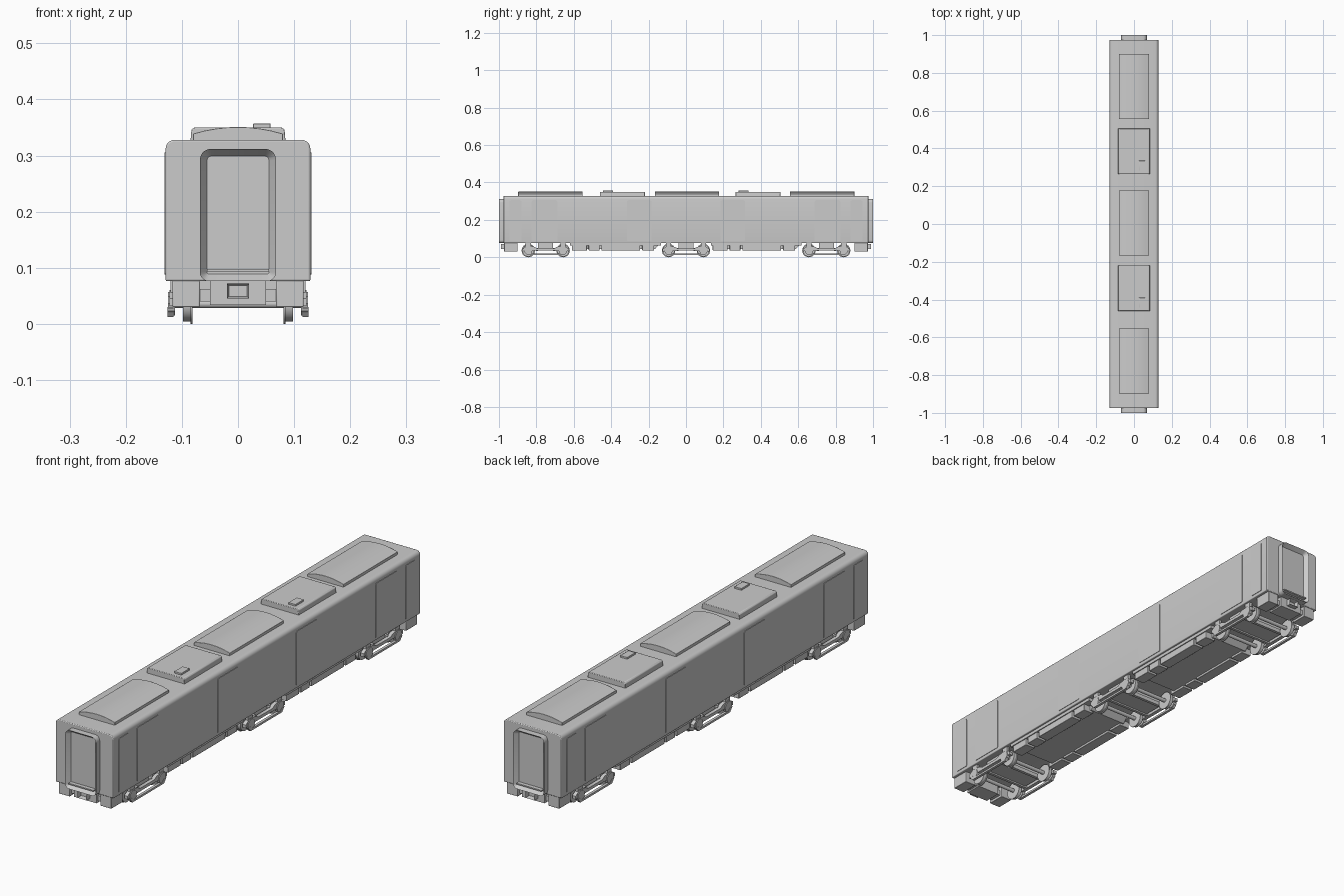
import bpy, bmesh, math
from mathutils import Vector

cube = bpy.data.objects.get("Cube")
if cube:
    bpy.data.objects.remove(cube, do_unlink=True)

grey = bpy.data.materials.new("plain grey")
grey.use_nodes = True
colour = (0.6, 0.6, 0.6, 1)
grey.diffuse_color = colour
grey.node_tree.nodes["Principled BSDF"].inputs["Base Color"].default_value = colour


def finish(name, bm, bevel=0):
    bmesh.ops.recalc_face_normals(bm, faces=bm.faces)
    me = bpy.data.meshes.new(name)
    bm.to_mesh(me)
    bm.free()
    me.materials.append(grey)
    ob = bpy.data.objects.new(name, me)
    bpy.context.collection.objects.link(ob)
    if bevel:
        mod = ob.modifiers.new("Bevel", "BEVEL")
        mod.width, mod.segments, mod.limit_method = bevel, 2, "ANGLE"
    return ob


def prism(name, profile, a, b, axis="y", bevel=0, recess=None):
    """Extrude a profile: xz points along y, or yz points along x."""
    bm = bmesh.new()
    place = (lambda p, d: (p[0], d, p[1])) if axis == "y" else (lambda p, d: (d, p[0], p[1]))
    face = bm.faces.new([bm.verts.new(place(p, a)) for p in profile])
    new = bmesh.ops.extrude_face_region(bm, geom=[face])["geom"]
    offset = Vector(place((0, 0), b - a))
    verts = [g for g in new if isinstance(g, bmesh.types.BMVert)]
    bmesh.ops.translate(bm, verts=verts, vec=offset)
    bmesh.ops.recalc_face_normals(bm, faces=bm.faces)
    if recess:
        cap = [g for g in new if isinstance(g, bmesh.types.BMFace)][0]
        bmesh.ops.inset_region(bm, faces=[cap], thickness=recess)
        bmesh.ops.translate(bm, verts=list(cap.verts), vec=-offset.normalized() * 0.018)
    return finish(name, bm, bevel)


def box(name, x, y, z, bevel=0):
    x, y, z = sorted(x), sorted(y), sorted(z)
    rect = [(x[0], z[0]), (x[1], z[0]), (x[1], z[1]), (x[0], z[1])]
    return prism(name, rect, y[0], y[1], bevel=bevel)


def rounded(w, z0, z1, r_low, r_top, steps=5):
    """Rounded rectangle of half width w."""
    pts = []
    for sx, sz, r, start in ((1, 0, r_low, 270), (1, 1, r_top, 0), (-1, 1, r_top, 90), (-1, 0, r_low, 180)):
        cx, cz = sx * (w - r), (z1 - r if sz else z0 + r)
        for i in range(steps + 1):
            t = math.radians(start + 90 * i / steps)
            pts.append((cx + r * math.cos(t), cz + r * math.sin(t)))
    return pts


def cylinder(name, x0, x1, y, z, r, sides=24):
    pts = [(y + r * math.cos(math.tau * i / sides), z + r * math.sin(math.tau * i / sides))
           for i in range(sides)]
    return prism(name, pts, x0, x1, "x")


# Body shell
prism("body", rounded(0.129, 0.076, 0.328, 0.003, 0.016), -0.975, 0.975, bevel=0.003)

# Ends: gangway, coupler and corner boxes
for s, end in ((-1, "front"), (1, "back")):
    prism(end + "_gangway", rounded(0.068, 0.076, 0.312, 0.016, 0.02), s * 0.97, s * 1.0, recess=0.013)
    box(end + "_step", (-0.055, 0.055), (s * 0.982, s * 0.998), (0.093, 0.098))
    box(end + "_coupler_beam", (-0.05, 0.05), (s * 0.9, s * 0.97), (0.034, 0.077))
    coupler = [(-0.02, 0.045), (0.02, 0.045), (0.02, 0.072), (-0.02, 0.072)]
    prism(end + "_coupler", coupler, s * 0.96, s * 0.99, recess=0.005)
    for m, side in ((1, "left"), (-1, "right")):
        box(f"{end}_{side}_corner_box", (m * 0.068, m * 0.117), (s * 0.9, s * 0.972), (0.03, 0.077), 0.002)
        box(f"{end}_{side}_link", (m * 0.05, m * 0.068), (s * 0.91, s * 0.96), (0.04, 0.062))

# Side doors, mirrored in both directions
doors = {"narrow_door": (0.88, 0.943), "wide_door": (0.688, 0.825), "middle_door": (0.185, 0.315)}
for m in (-1, 1):
    for s in (-1, 1):
        for name, (a, b) in doors.items():
            c, w = s * (a + b) / 2, (b - a) / 2
            pts = [(c + p, z) for p, z in rounded(w, 0.088, 0.305, 0.004, 0.007, 3)]
            prism(name, pts, m * 0.127, m * 0.131, "x")

# Curved roof pods
arc = [(0.08 - 0.02 * i, 0.351 - 0.012 * (1 - i / 4) ** 2) for i in range(9)]
pod = [(-0.08, 0.322), (0.08, 0.322)] + arc
for y in (-0.725, 0.005, 0.728):
    prism("roof_pod", pod, y - 0.172, y + 0.172, bevel=0.001)

# Flat roof units with a raised vent
unit = [(-0.085, 0.322), (0.085, 0.322), (0.083, 0.346), (0.078, 0.35), (-0.078, 0.35), (-0.083, 0.346)]
for y in (-0.46, 0.265):
    prism("roof_unit", unit, y, y + 0.24, bevel=0.002)
    box("roof_vent", (0.027, 0.058), (y + 0.017, y + 0.07), (0.346, 0.357), 0.001)

# Underfloor equipment between the bogies
bays = ((-0.61, -0.53), (-0.52, -0.462), (-0.452, -0.245), (-0.234, -0.17))
for base in (0, 0.753):
    y0, y1 = base - 0.62, base - 0.135
    tray = [(y0, 0.077), (y0 + 0.03, 0.045), (y1 - 0.03, 0.045), (y1, 0.077)]
    prism("underfloor_tray", tray, -0.085, 0.085, "x")
    for m in (-1, 1):
        box("side_sill", (m * 0.09, m * 0.12), (y0, y1), (0.063, 0.078))
        for a, b in bays:
            box("equipment_box", (m * 0.07, m * 0.116), (base + a, base + b), (0.036, 0.077), 0.002)

# Bogies
for c in (-0.75, 0, 0.75):
    box("bolster", (-0.1, 0.1), (c - 0.04, c + 0.04), (0.04, 0.077))
    for s in (-1, 1):
        y = c + s * 0.093
        cylinder("axle", -0.112, 0.112, y, 0.036, 0.008, 12)
        box("cross_beam", (-0.11, 0.11), (c + s * 0.04, c + s * 0.052), (0.034, 0.05))
        for m in (-1, 1):
            cylinder("wheel", m * 0.083, m * 0.098, y, 0.036, 0.032)
            cylinder("wheel_flange", m * 0.081, m * 0.085, y, 0.036, 0.036)
            cylinder("axle_box", m * 0.112, m * 0.125, y, 0.036, 0.022, 10)
            box("axle_spring", (m * 0.108, m * 0.12), (y - 0.014, y + 0.014), (0.05, 0.077))
    for m in (-1, 1):
        # Side frame dips between the axles
        top = [(-0.125, 0.045), (-0.1, 0.06), (-0.06, 0.056), (-0.045, 0.047),
               (0.045, 0.047), (0.06, 0.056), (0.1, 0.06), (0.125, 0.045)]
        low = [(0.125, 0.032), (0.06, 0.035), (-0.06, 0.035), (-0.125, 0.032)]
        prism("side_frame", [(c + p, z) for p, z in top + low], m * 0.107, m * 0.122, "x")
        bar = [(-0.115, 0.03), (-0.1, 0.012), (0.1, 0.012), (0.115, 0.03),
               (0.1, 0.03), (0.09, 0.02), (-0.09, 0.02), (-0.1, 0.03)]
        prism("lower_bar", [(c + p, z) for p, z in bar], m * 0.115, m * 0.126, "x")

# Smooth shading with sharp edges kept
bpy.ops.object.select_all(action="DESELECT")
for ob in bpy.context.collection.objects:
    if ob.type == "MESH" and ob.data.materials and ob.data.materials[0] == grey:
        ob.select_set(True)
        bpy.context.view_layer.objects.active = ob
bpy.ops.object.shade_smooth_by_angle(angle=math.radians(35))
